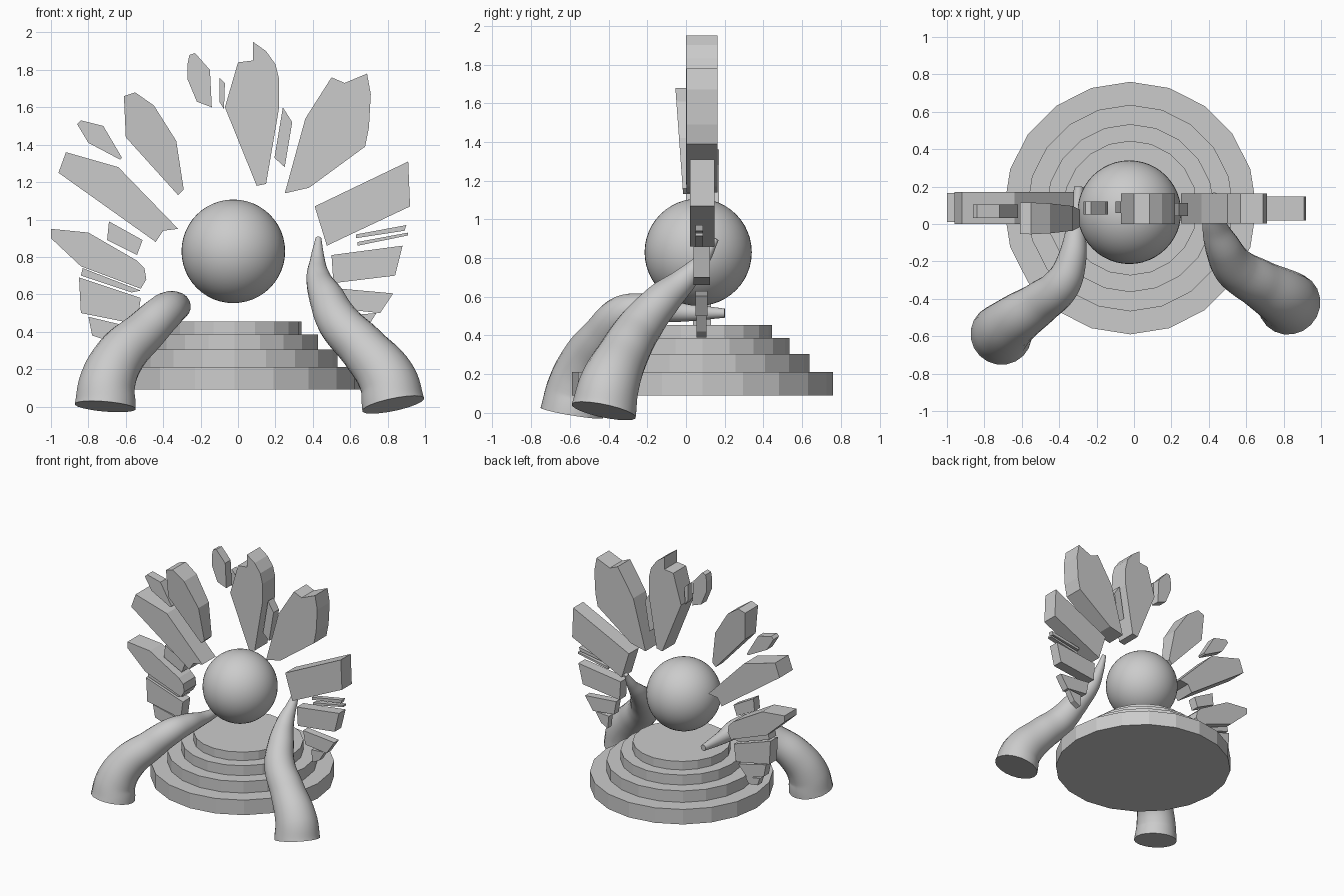
import bpy, bmesh, math
from math import radians

if "Cube" in bpy.data.objects:
    bpy.data.objects.remove(bpy.data.objects["Cube"])


def smooth(obj, angle=40):
    bpy.ops.object.select_all(action='DESELECT')
    obj.select_set(True)
    bpy.context.view_layer.objects.active = obj
    bpy.ops.object.shade_smooth_by_angle(angle=radians(angle))


def mesh_object(name, bm):
    bmesh.ops.recalc_face_normals(bm, faces=bm.faces)
    me = bpy.data.meshes.new(name)
    bm.to_mesh(me)
    bm.free()
    obj = bpy.data.objects.new(name, me)
    bpy.context.collection.objects.link(obj)
    return obj


def shard(name, outline, y0, y1, narrow=0.0):
    """Slab cut to an outline in xz; narrow thins it towards its lower end."""
    bm = bmesh.new()
    zs = [p[1] for p in outline]
    lo, hi = min(zs), max(zs)

    def inset(z):
        return narrow * (hi - z) / (hi - lo)
    front = [bm.verts.new((x, y0 + inset(z), z)) for x, z in outline]
    back = [bm.verts.new((x, y1 - inset(z), z)) for x, z in outline]
    bm.faces.new(front)
    bm.faces.new(back[::-1])
    n = len(outline)
    for i in range(n):
        j = (i + 1) % n
        bm.faces.new((front[i], back[i], back[j], front[j]))
    return mesh_object(name, bm)


def arm(name, points):
    """Tapered tube through (x, y, z, radius) points."""
    cu = bpy.data.curves.new(name, 'CURVE')
    cu.dimensions = '3D'
    cu.bevel_depth = 1.0
    cu.bevel_resolution = 8
    cu.resolution_u = 8
    cu.use_fill_caps = True
    sp = cu.splines.new('BEZIER')
    sp.bezier_points.add(len(points) - 1)
    for bp, (x, y, z, r) in zip(sp.bezier_points, points):
        bp.co = (x, y, z)
        bp.radius = r
        bp.handle_left_type = bp.handle_right_type = 'AUTO'
    obj = bpy.data.objects.new(name, cu)
    bpy.context.collection.objects.link(obj)
    bpy.ops.object.select_all(action='DESELECT')
    obj.select_set(True)
    bpy.context.view_layer.objects.active = obj
    bpy.ops.object.convert(target='MESH')
    obj = bpy.context.view_layer.objects.active
    obj.name = name
    smooth(obj, 60)


# Central orb
bpy.ops.mesh.primitive_uv_sphere_add(segments=48, ring_count=24, radius=0.277,
                                     location=(-0.025, 0.063, 0.83))
orb = bpy.context.object
orb.name = "orb"
smooth(orb)

# Stepped round pedestal: one 20-sided lathe profile
bm = bmesh.new()
profile = [(0.675, 0.09), (0.675, 0.212), (0.552, 0.212), (0.552, 0.305), (0.449, 0.305),
           (0.449, 0.386), (0.36, 0.386), (0.36, 0.455)]
rings = []
for r, z in profile:
    rings.append([bm.verts.new((-0.02 + r * math.sin(i * math.tau / 20),
                                0.085 + r * math.cos(i * math.tau / 20), z))
                  for i in range(20)])
for a, b in zip(rings, rings[1:]):
    for i in range(20):
        j = (i + 1) % 20
        bm.faces.new((a[i], a[j], b[j], b[i]))
bm.faces.new(rings[0])
bm.faces.new(rings[-1])
mesh_object("stepped_pedestal", bm)

# Two reaching arms
arm("left_arm", [(-0.71, -0.59, 0.0, 0.165), (-0.70, -0.57, 0.12, 0.152),
                 (-0.63, -0.51, 0.27, 0.135), (-0.50, -0.42, 0.40, 0.115),
                 (-0.385, -0.32, 0.51, 0.10), (-0.335, -0.20, 0.535, 0.08),
                 (-0.31, 0.0, 0.52, 0.048), (-0.295, 0.20, 0.515, 0.024)])
arm("right_arm", [(0.83, -0.425, 0.01, 0.17), (0.805, -0.40, 0.13, 0.158),
                  (0.67, -0.32, 0.31, 0.13), (0.54, -0.235, 0.45, 0.115),
                  (0.475, -0.125, 0.58, 0.095), (0.43, -0.005, 0.69, 0.065),
                  (0.425, 0.085, 0.79, 0.038), (0.43, 0.155, 0.90, 0.016)])

# Left side of the sunburst
shard("left_ray_large", [(-.92, 1.36), (-.64, 1.28), (-.32, .95), (-.40, .94), (-.44, .88),
                         (-.96, 1.25)], 0.0, 0.17)
shard("left_ray_upper", [(-.61, 1.66), (-.55, 1.68), (-.45, 1.61), (-.33, 1.42), (-.29, 1.16),
                         (-.32, 1.13), (-.60, 1.44)], -0.055, 0.115, 0.04)
shard("left_chip_upper", [(-.84, 1.53), (-.72, 1.50), (-.62, 1.33), (-.63, 1.32), (-.80, 1.41),
                          (-.86, 1.51)], 0.033, 0.105)
shard("left_ray_middle", [(-1.0, .95), (-.80, .93), (-.54, .78), (-.50, .74), (-.49, .68),
                          (-.52, .63), (-.84, .75), (-1.0, .90)], 0.01, 0.165)
shard("left_chip_middle", [(-.69, .99), (-.51, .89), (-.54, .81), (-.70, .89)], 0.05, 0.12)
shard("left_sliver", [(-.83, .74), (-.52, .62), (-.57, .61), (-.84, .70)], 0.04, 0.13)
shard("left_ray_lower", [(-.85, .69), (-.52, .58), (-.54, .44), (-.84, .50)], 0.035, 0.13)
shard("left_ray_bottom", [(-.80, .48), (-.55, .42), (-.63, .33), (-.78, .38)], 0.05, 0.115)
shard("left_chip_bottom", [(-.74, .35), (-.61, .33), (-.64, .28), (-.72, .29)], 0.055, 0.11)

# Top of the sunburst
shard("top_chip_left", [(-.26, 1.88), (-.23, 1.89), (-.15, 1.80), (-.14, 1.60), (-.22, 1.63),
                        (-.27, 1.75), (-.27, 1.83)], 0.05, 0.12)
shard("top_sliver", [(-.10, 1.76), (-.07, 1.73), (-.075, 1.59), (-.10, 1.63)], 0.06, 0.12)
shard("top_ray", [(0, 1.84), (.08, 1.85), (.08, 1.95), (.15, 1.90), (.20, 1.83), (.22, 1.75),
                  (.22, 1.60), (.15, 1.19), (.10, 1.18), (-.07, 1.60)], 0.0, 0.163)
shard("top_chip_right", [(.24, 1.60), (.29, 1.52), (.25, 1.28), (.195, 1.33)], 0.042, 0.112)

# Right side of the sunburst
shard("right_ray_large", [(.50, 1.76), (.57, 1.73), (.69, 1.78), (.71, 1.67), (.70, 1.49),
                          (.68, 1.39), (.38, 1.17), (.25, 1.14), (.36, 1.54)], 0.003, 0.163)
shard("right_ray_middle", [(.41, 1.07), (.91, 1.31), (.92, 1.07), (.475, .86)], 0.02, 0.147)
shard("right_sliver_upper", [(.63, .92), (.90, .97), (.89, .94), (.63, .90)], 0.05, 0.088)
shard("right_sliver_lower", [(.64, .88), (.91, .93), (.91, .915), (.64, .86)], 0.05, 0.088)
shard("right_ray_lower", [(.50, .81), (.88, .86), (.84, .70), (.51, .66)], 0.04, 0.125)
shard("right_ray_bottom", [(.55, .63), (.83, .605), (.76, .50), (.57, .52)], 0.05, 0.11)
shard("right_chip_bottom", [(.62, .49), (.74, .50), (.69, .42), (.63, .39)], 0.055, 0.105)
